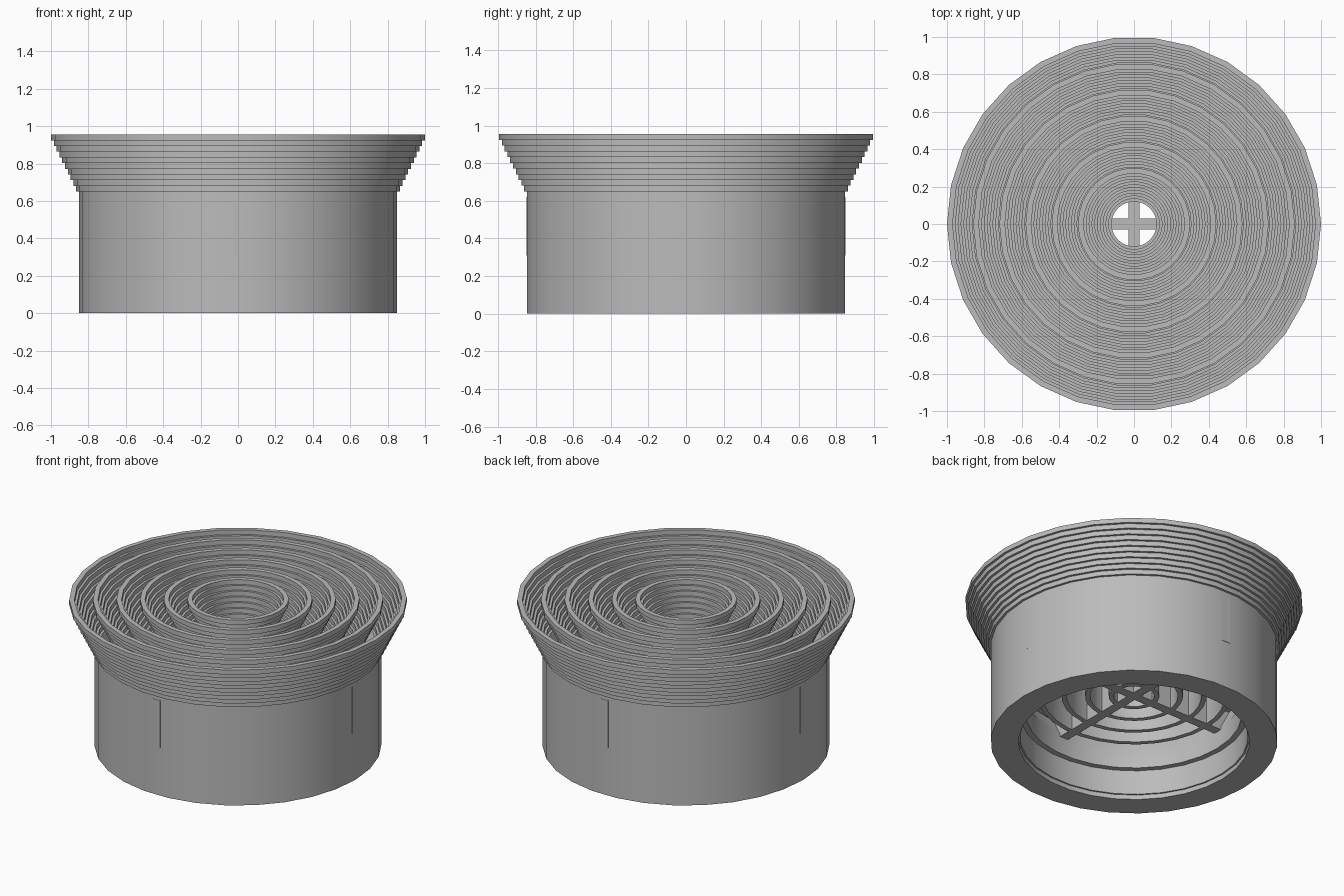
import bpy, bmesh, math

if "Cube" in bpy.data.objects:
    bpy.data.objects.remove(bpy.data.objects["Cube"])

SIDES = 30
TOP, NECK, BAR_Z = 0.955, 0.65, 0.31
STEPS, STEP_R, WALL = 10, 0.015, 0.03
STEP_Z = (TOP - NECK) / STEPS

grey = bpy.data.materials.new("light_grey")
grey.diffuse_color = (0.5, 0.5, 0.5, 1)
grey.use_nodes = True
grey.node_tree.nodes["Principled BSDF"].inputs["Base Color"].default_value = grey.diffuse_color


def finish(name, bm):
    bmesh.ops.recalc_face_normals(bm, faces=bm.faces)
    mesh = bpy.data.meshes.new(name)
    bm.to_mesh(mesh)
    bm.free()
    mesh.materials.append(grey)
    obj = bpy.data.objects.new(name, mesh)
    bpy.context.collection.objects.link(obj)
    bpy.context.view_layer.objects.active = obj
    obj.select_set(True)
    bpy.ops.object.shade_smooth_by_angle(angle=math.radians(30))
    obj.select_set(False)
    return obj


def lathe(name, profile):
    """Turn a closed (radius, height) profile around the z axis."""
    bm = bmesh.new()
    rings = []
    for i in range(SIDES):
        a = 2 * math.pi * i / SIDES
        rings.append([bm.verts.new((r * math.cos(a), r * math.sin(a), z))
                      for r, z in profile])
    n = len(profile)
    for i in range(SIDES):
        a, b = rings[i], rings[(i + 1) % SIDES]
        for j in range(n):
            k = (j + 1) % n
            bm.faces.new((a[j], b[j], b[k], a[k]))
    return finish(name, bm)


def louver_profile(rim, bottom):
    """Stepped flare above a straight tube."""
    outer, inner = [], []
    tube = rim - STEPS * STEP_R
    if bottom < NECK:
        outer += [(tube, bottom), (tube, NECK)]
        inner += [(tube - WALL, bottom), (tube - WALL, NECK)]
    for s in range(STEPS):
        r = tube + (s + 1) * STEP_R
        for z in (NECK + s * STEP_Z, NECK + (s + 1) * STEP_Z):
            outer.append((r, z))
            inner.append((r - WALL, z))
    return outer + inner[::-1]


# Concentric louvers, the outermost sitting on the collar
for i in range(5):
    lathe(f"louver_{i + 1}", louver_profile(0.30 + 0.14 * i, 0.45 if i == 4 else BAR_Z))
lathe("outer_flare", louver_profile(1.0, NECK))

# Collar with a stepped socket below and a funnel above
lathe("collar", [(0.85, 0), (0.85, NECK), (0.82, NECK), (0.65, BAR_Z + 0.02),
                 (0.64, 0.19), (0.675, 0.19), (0.675, 0.03), (0.685, 0.03), (0.685, 0)])

# Crossed support bars
for name, size in (("support_bar_x", (1.695, 0.06)), ("support_bar_y", (0.06, 1.695))):
    bm = bmesh.new()
    bmesh.ops.create_cube(bm, size=1)
    for v in bm.verts:
        v.co = (v.co.x * size[0], v.co.y * size[1], BAR_Z + (v.co.z + 0.5) * 0.31)
    finish(name, bm)
